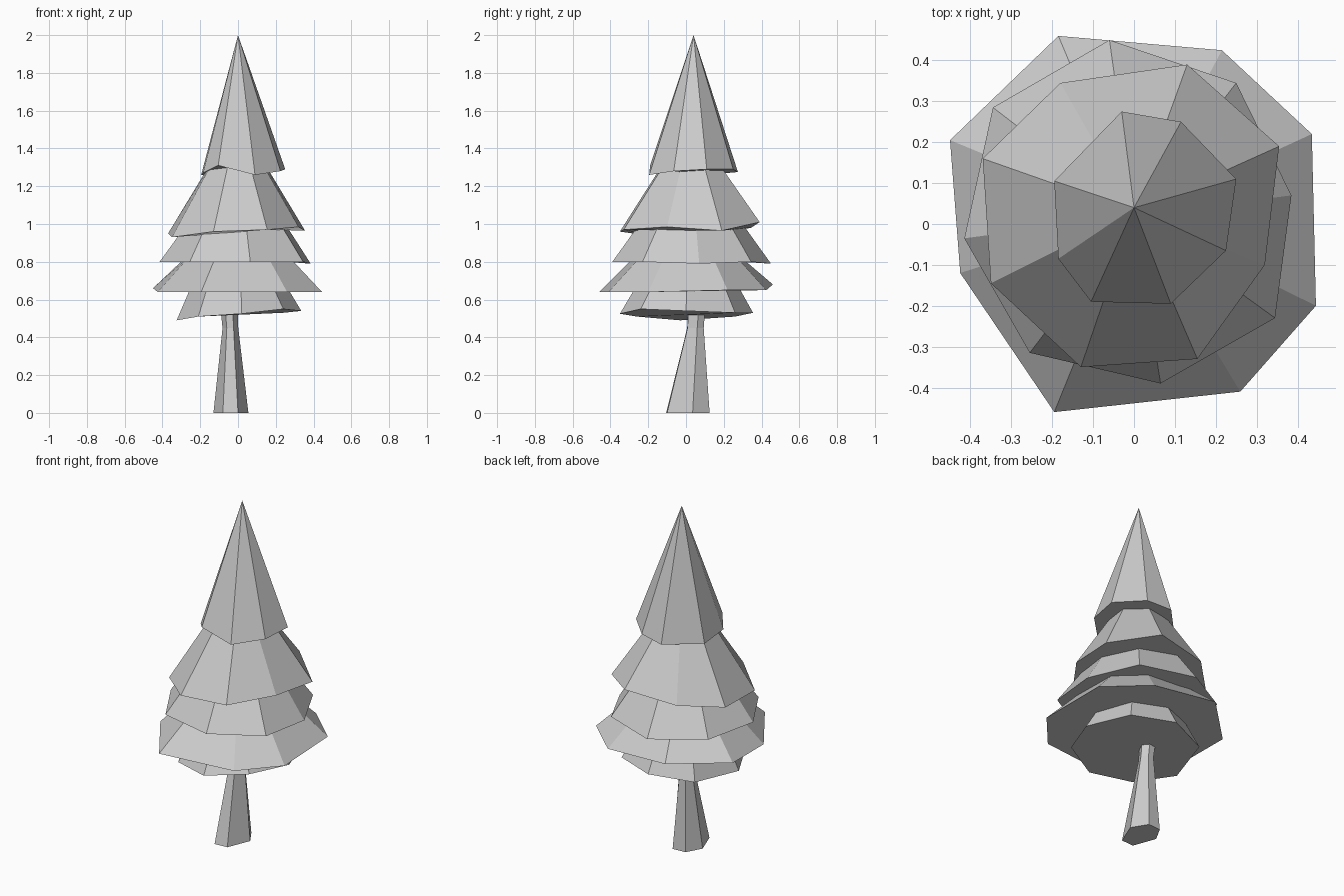
import bpy, bmesh


def loft(name, rings):
    """Flat-faced solid through rings of equal count; a one-point ring is a tip."""
    bm = bmesh.new()
    loops = [[bm.verts.new(p) for p in ring] for ring in rings]
    n = len(loops[0])
    for low, high in zip(loops, loops[1:]):
        for i in range(n):
            j = (i + 1) % n
            if len(high) == 1:
                bm.faces.new((low[i], low[j], high[0]))
            else:
                bm.faces.new((low[i], low[j], high[j], high[i]))
    bm.faces.new(loops[0][::-1])
    if len(loops[-1]) > 2:
        bm.faces.new(loops[-1])
    bmesh.ops.recalc_face_normals(bm, faces=bm.faces[:])
    mesh = bpy.data.meshes.new(name)
    bm.to_mesh(mesh)
    bm.free()
    obj = bpy.data.objects.new(name, mesh)
    bpy.context.collection.objects.link(obj)


def tier(name, rim, top_z, scale, centre=(0, 0.02)):
    """Foliage skirt: uneven rim shrinking towards a flat hidden top."""
    cx, cy = centre
    top = [(cx + (x - cx) * scale, cy + (y - cy) * scale, top_z) for x, y, z in rim]
    loft(name, [rim[::-1], top[::-1]])


# Foliage tiers, lowest first; rims run clockwise seen from above
tier("foliage_bottom", [
    (-0.325, -0.03, 0.49), (-0.24, 0.26, 0.51), (0, 0.355, 0.53), (0.24, 0.26, 0.53),
    (0.335, 0, 0.54), (0.24, -0.24, 0.55), (0.02, -0.35, 0.525), (-0.21, -0.26, 0.51)],
    0.68, 0.75)
tier("foliage_lower", [
    (-0.185, 0.46, 0.68), (0.215, 0.425, 0.65), (0.435, 0.22, 0.65), (0.445, -0.2, 0.64),
    (0.26, -0.41, 0.64), (-0.195, -0.46, 0.64), (-0.425, -0.12, 0.64), (-0.45, 0.205, 0.66)],
    0.83, 0.6)
tier("foliage_middle", [
    (-0.06, 0.45, 0.79), (0.25, 0.345, 0.8), (0.385, 0.07, 0.79), (0.345, -0.23, 0.8),
    (0.065, -0.39, 0.8), (-0.255, -0.315, 0.8), (-0.415, -0.035, 0.8), (-0.345, 0.285, 0.8)],
    1.0, 0.65)
tier("foliage_upper", [
    (0.13, 0.39, 1.01), (0.355, 0.19, 0.965), (0.32, -0.1, 0.985), (0.155, -0.33, 0.97),
    (-0.13, -0.35, 0.96), (-0.35, -0.145, 0.93), (-0.37, 0.16, 0.95), (-0.18, 0.345, 0.98)],
    1.33, 0.38, (0, 0.03))

# Pointed treetop
top_rim = [
    (-0.03, 0.275, 1.275), (0.115, 0.25, 1.29), (0.25, 0.11, 1.29), (0.225, -0.065, 1.28),
    (0.09, -0.195, 1.26), (-0.105, -0.19, 1.31), (-0.185, -0.085, 1.27), (-0.195, 0.105, 1.26)]
loft("treetop", [top_rim[::-1], [(0, 0.04, 2.0)]])

# Bent six-sided trunk, tapering upwards
base = [(-0.13, 0.03), (-0.08, -0.105), (0, -0.1), (0.055, 0.035), (0, 0.125), (-0.08, 0.12)]
sections = [(0, -0.037, 0.01, 1, 1), (0.45, -0.04, 0.05, 0.45, 0.38), (0.6, -0.05, 0.06, 0.52, 0.4)]
loft("trunk", [[(cx + (x + 0.037) * sx, cy + (y - 0.01) * sy, z) for x, y in base]
               for z, cx, cy, sx, sy in sections])
